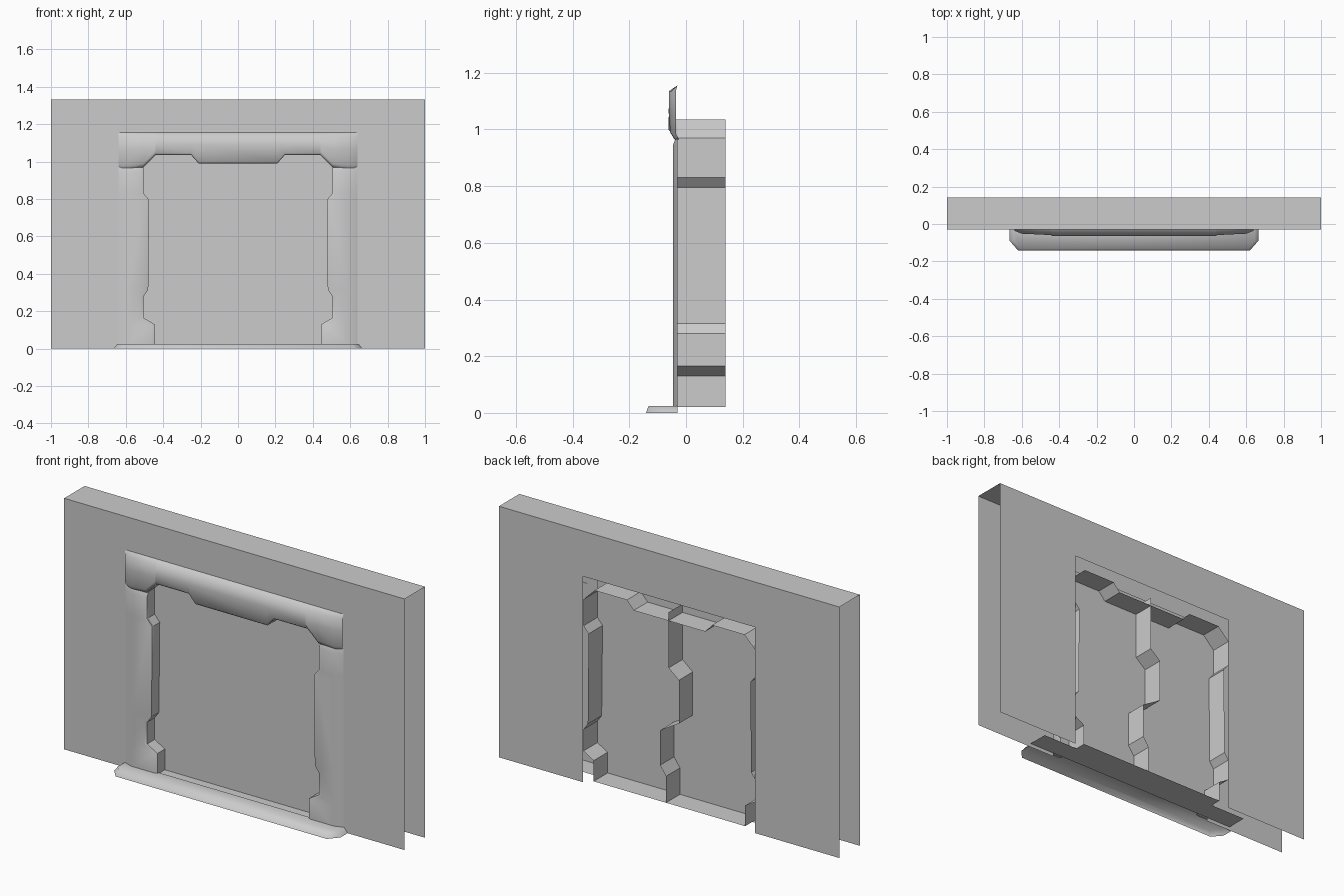
import bpy, bmesh

cube = bpy.data.objects.get("Cube")
if cube:
    bpy.data.objects.remove(cube, do_unlink=True)

grey = bpy.data.materials.new("plain_grey")
grey.use_nodes = True
grey.diffuse_color = (0.6, 0.6, 0.6, 1)
grey.node_tree.nodes["Principled BSDF"].inputs["Base Color"].default_value = (0.6, 0.6, 0.6, 1)

WALL_FRONT, WALL_BACK = -0.03, 0.141
DOOR_Y, JAMB_BACK = 0.022, 0.139
FLOOR, STEP_TOP = 0.02, 0.025


def finish(name, bm, smooth_angle=0, mirror=False):
    mesh = bpy.data.meshes.new(name)
    bm.to_mesh(mesh)
    bm.free()
    mesh.materials.append(grey)
    obj = bpy.data.objects.new(name, mesh)
    bpy.context.collection.objects.link(obj)
    if mirror:
        obj.modifiers.new("Mirror", "MIRROR")
    if smooth_angle:
        bpy.ops.object.select_all(action="DESELECT")
        obj.select_set(True)
        bpy.context.view_layer.objects.active = obj
        bpy.ops.object.shade_smooth_by_angle(angle=smooth_angle)
    return obj


def add_face(bm, points, facing):
    """Add one face, turned towards the given direction."""
    face = bm.faces.new([bm.verts.new(p) for p in points])
    face.normal_update()
    if sum(a * b for a, b in zip(face.normal, facing)) < 0:
        face.normal_flip()


def skin(name, sections, smooth_angle=0, mirror=False):
    """Join a row of cross-sections into an open surface facing the front."""
    bm = bmesh.new()
    rows = [[bm.verts.new(p) for p in s] for s in sections]
    for a, b in zip(rows, rows[1:]):
        for i in range(len(a) - 1):
            bm.faces.new((a[i], a[i + 1], b[i + 1], b[i]))
    bm.normal_update()
    if sum(f.normal.y * f.calc_area() for f in bm.faces) > 0:
        bmesh.ops.reverse_faces(bm, faces=bm.faces)
    return finish(name, bm, smooth_angle, mirror)


def ribbon(name, path, front):
    """Strip along an x, z path, running from front to back."""
    return skin(name, [[(x, front, z), (x, JAMB_BACK, z)] for x, z in path])


# Wall: two sheets with a doorway, joined along the top, ends left open
H, W, OPEN_X, OPEN_Z = 1.333, 1.0, 0.505, 1.093
arch = [(-W, 0), (-W, H), (W, H), (W, 0), (OPEN_X, 0), (OPEN_X, OPEN_Z),
        (-OPEN_X, OPEN_Z), (-OPEN_X, 0)]
bm = bmesh.new()
for y, side in ((WALL_FRONT, -1), (WALL_BACK, 1)):
    add_face(bm, [(x, y, z) for x, z in arch], (0, side, 0))
add_face(bm, [(-W, WALL_FRONT, H), (W, WALL_FRONT, H),
              (W, WALL_BACK, H), (-W, WALL_BACK, H)], (0, 0, 1))
finish("wall", bm)

# Notched jamb and lintel lining, from the sill up to the middle
jamb = [(0.445, FLOOR), (0.445, 0.13), (0.505, 0.165), (0.505, 0.28),
        (0.48, 0.315), (0.475, 0.795), (0.505, 0.83), (0.505, 0.97)]
lintel = [(0.44, 1.035), (0.25, 1.035), (0.21, 0.99)]
lining = jamb + lintel
ribbon("doorway_lining", lining + [(-x, z) for x, z in lining[::-1]], WALL_FRONT)

# Interlocking doors, set back inside the lining
seam = [(0.005, 1.035), (0.005, 0.74), (-0.055, 0.69), (-0.055, 0.46),
        (0.055, 0.395), (0.055, 0.21), (0.02, 0.16), (0.02, FLOOR)]
for name, side in (("left_door", 1), ("right_door", -1)):
    edge = side * OPEN_X
    outline = [(edge, FLOOR), (edge, OPEN_Z), (0.005, OPEN_Z)] + seam
    bm = bmesh.new()
    add_face(bm, [(x, DOOR_Y, z) for x, z in outline], (0, -1, 0))
    finish(name, bm)
ribbon("door_seam", seam, DOOR_Y)

# Side posts
posts = []
for x, z in jamb[:-1] + [(0.505, 0.945), (0.505, 0.97)]:
    y = -0.036 if z > 0.95 else -0.046
    posts.append([(0.64, WALL_FRONT, z), (0.595, y, z), (x + 0.015, y, z),
                  (x, y + 0.005, z), (x, WALL_FRONT, z)])
skin("side_post", posts, 0.9, mirror=True)

# Upper corners, tapering towards the outside
corners = []
for x, low, y in ((0.44, 1.035, -0.06), (0.505, 0.97, -0.056),
                  (0.6, 0.965, -0.052), (0.64, 0.965, -0.036)):
    corners.append([(x, WALL_FRONT, 1.156), (x, y, 1.135), (x, y, 1.07),
                    (x, y, low + 0.02), (x, y + 0.012, low),
                    (x, WALL_FRONT, low)])
skin("upper_corner", corners, 1.0, mirror=True)

# Top beam
beam = []
for x, low in [(-x, z) for x, z in lintel] + lintel[::-1]:
    beam.append([(x, WALL_FRONT, 1.156), (x, -0.06, 1.135), (x, -0.063, 1.09),
                 (x, -0.062, low + 0.01), (x, -0.052, low),
                 (x, WALL_FRONT, low)])
skin("top_beam", beam, 1.0)

# Doorstep: chamfered front tread with sloping edges
base = [(0.665, WALL_FRONT), (0.665, -0.09), (0.62, -0.141)]
top = [(0.645, WALL_FRONT), (0.645, -0.086), (0.61, -0.132)]
bm = bmesh.new()
rims = []
for half_rim, z in ((base, 0), (top, STEP_TOP)):
    ring = half_rim + [(-x, y) for x, y in half_rim[::-1]]
    rims.append([bm.verts.new((x, y, z)) for x, y in ring])
low, high = rims
for i in range(len(low) - 1):
    bm.faces.new((low[i], low[i + 1], high[i + 1], high[i]))
bm.faces.new(high)
bmesh.ops.recalc_face_normals(bm, faces=bm.faces)
finish("doorstep", bm, 1.5)

# Threshold under the frame and the floor edge behind the doors
bm = bmesh.new()
for x, front, back in ((0.655, WALL_FRONT, 0.08), (0.445, 0.08, JAMB_BACK)):
    add_face(bm, [(-x, front, FLOOR), (x, front, FLOOR),
                  (x, back, FLOOR), (-x, back, FLOOR)], (0, 0, 1))
finish("threshold", bm)
